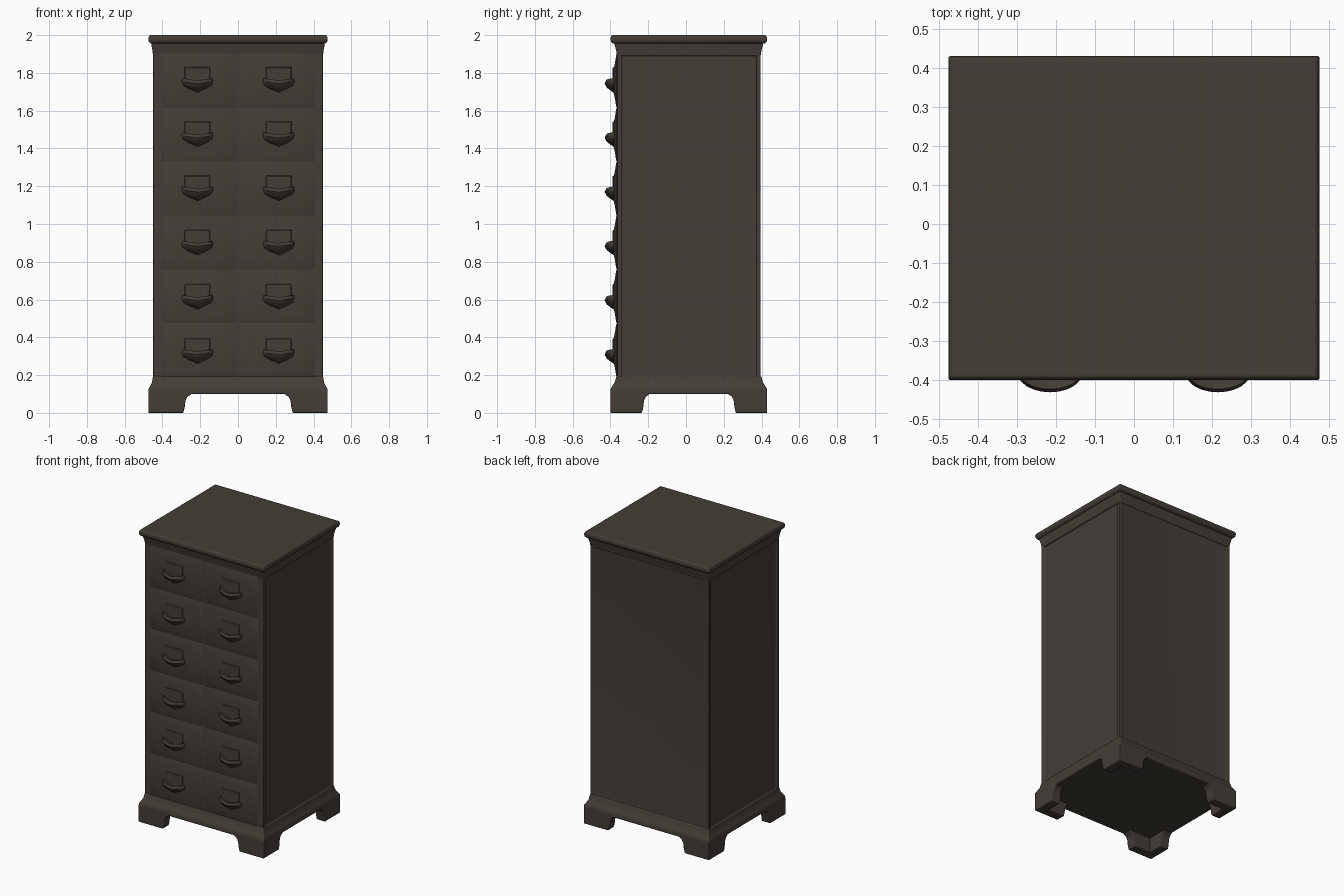
import bpy, bmesh, math
from mathutils import Vector

if "Cube" in bpy.data.objects:
    bpy.data.objects.remove(bpy.data.objects["Cube"])

wood = bpy.data.materials.new("dark brown wood")
wood.use_nodes = True
wood.diffuse_color = (0.056, 0.047, 0.037, 1)
wood.node_tree.nodes["Principled BSDF"].inputs["Base Color"].default_value = wood.diffuse_color

MID_Y = 0.015      # middle of the case, without the pulls
FRONT = -0.365     # plane of the front frame


def finish(bm, name, bevel=0.0):
    bmesh.ops.recalc_face_normals(bm, faces=bm.faces)
    mesh = bpy.data.meshes.new(name)
    bm.to_mesh(mesh)
    bm.free()
    mesh.materials.append(wood)
    ob = bpy.data.objects.new(name, mesh)
    bpy.context.collection.objects.link(ob)
    if bevel:
        mod = ob.modifiers.new("Bevel", "BEVEL")
        mod.width, mod.segments, mod.limit_method = bevel, 3, "ANGLE"
        mod.angle_limit = math.radians(40)
    bpy.ops.object.select_all(action="DESELECT")
    ob.select_set(True)
    bpy.context.view_layer.objects.active = ob
    bpy.ops.object.shade_smooth_by_angle(angle=math.radians(45))
    return ob


def skin(bm, loops):
    """Join loops of points into a closed, capped solid."""
    rings = [[bm.verts.new(p) for p in loop] for loop in loops]
    n = len(rings[0])
    for a, b in zip(rings, rings[1:]):
        for i in range(n):
            j = (i + 1) % n
            bm.faces.new((a[i], a[j], b[j], b[i]))
    bm.faces.new(rings[0])
    bm.faces.new(rings[-1])


CORNERS = ((-1, -1), (1, -1), (1, 1), (-1, 1))


def moulding(name, profile, bevel=0.006):
    """Rectangular moulding from (half width, half depth, z) steps."""
    bm = bmesh.new()
    skin(bm, [[(sx * w, MID_Y + sy * d, z) for sx, sy in CORNERS] for w, d, z in profile])
    return finish(bm, name, bevel)


# Case with shallow framed panels on the sides and back
bm = bmesh.new()
skin(bm, [[(sx * 0.45, MID_Y + sy * 0.38, z) for sx, sy in CORNERS] for z in (0.17, 1.93)])
bmesh.ops.recalc_face_normals(bm, faces=bm.faces)
for f in [f for f in bm.faces if abs(f.normal.x) > 0.9 or f.normal.y > 0.9]:
    deep = 0.01 if abs(f.normal.x) > 0.9 else 0.005
    bmesh.ops.inset_region(bm, faces=[f], thickness=0.03)
    bmesh.ops.inset_region(bm, faces=[f], thickness=0.008, depth=-deep)
finish(bm, "case", 0.008)

# Top board and crown moulding
moulding("crown_moulding", [(0.45, 0.38, 1.89), (0.453, 0.385, 1.92),
                            (0.458, 0.392, 1.945), (0.46, 0.396, 1.965)])
moulding("top_board", [(0.462, 0.402, 1.955), (0.473, 0.413, 1.965),
                       (0.475, 0.415, 1.985), (0.468, 0.408, 2.0)])

# Base moulding
moulding("base_moulding", [(0.475, 0.415, 0.1), (0.475, 0.415, 0.125), (0.465, 0.405, 0.142),
                           (0.456, 0.393, 0.16), (0.45, 0.383, 0.195)])

# Bracket feet: two shaped boards meeting at each corner
FOOT = [(0, 0), (0.185, 0), (0.193, 0.03), (0.197, 0.065), (0.208, 0.086),
        (0.23, 0.1), (0.23, 0.12), (0, 0.12)]
for sx, sy in CORNERS:
    side = ("front" if sy < 0 else "back") + ("_left" if sx > 0 else "_right")
    for along_x in (True, False):
        def place(run, z, inward):
            dx, dy = (run, inward) if along_x else (inward, run * 0.9)
            return (sx * (0.475 - dx), MID_Y + sy * (0.415 - dy), z)
        bm = bmesh.new()
        skin(bm, [[place(r, z, t) for r, z in FOOT] for t in (0, 0.065)])
        finish(bm, side + "_foot_" + ("cross" if along_x else "side"), 0.005)


def cup_pull(x, z):
    """Scoop with a dished top, rounded in plan and tapering downwards."""
    bm = bmesh.new()
    steps = [(0.05, 0.022, 0.006), (0.082, 0.058, 0.02), (0.086, 0.066, 0.003),
             (0.078, 0.054, -0.018), (0.05, 0.03, -0.036), (0.015, 0.012, -0.048)]
    loops = []
    for w, d, h in steps:
        arc = [math.pi * i / 12 for i in range(13)]
        loops.append([(x + w * math.cos(a), FRONT - d * math.sin(a) ** 0.8 if 0 < a < math.pi - 0.01 else FRONT + 0.01,
                       z + h + 0.012 * abs(math.cos(a))) for a in arc])
    skin(bm, loops)
    return finish(bm, "cup_pull")


# Two columns of six pillowed drawers, each with a label plate and a pull
PITCH = 0.285
for x in (-0.205, 0.205):
    for row in range(6):
        z = 0.19 + PITCH * (row + 0.5)
        bm = bmesh.new()
        rings = [(0.2, PITCH / 2, FRONT + 0.01), (0.2, PITCH / 2, FRONT - 0.001),
                 (0.192, PITCH / 2 - 0.008, FRONT - 0.005), (0.13, 0.095, FRONT - 0.011),
                 (0.08, 0.06, FRONT - 0.019)]
        skin(bm, [[(x + sx * w, y, z + sz * h) for sx, sz in CORNERS] for w, h, y in rings])
        finish(bm, "drawer_front")

        px, pz = math.copysign(0.215, x), 0.305 + 0.287 * row
        bm = bmesh.new()
        skin(bm, [[(px + sx * w, y, pz + 0.045 + sz * h) for sx, sz in CORNERS]
                  for w, h, y in ((0.07, 0.047, FRONT - 0.012), (0.065, 0.042, FRONT - 0.024))])
        finish(bm, "label_plate", 0.002)
        cup_pull(px, pz)
